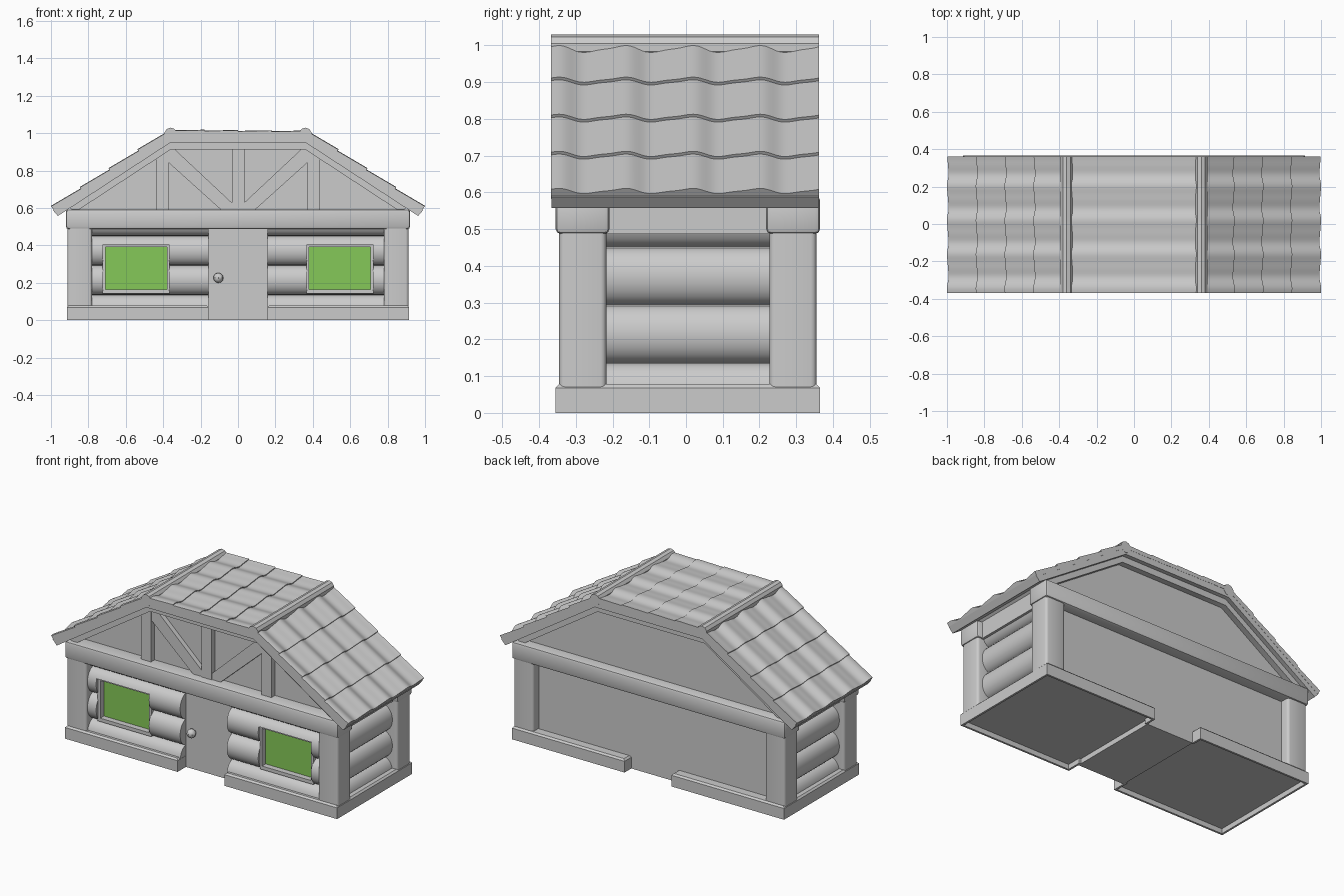
import bpy, bmesh, math
from mathutils import Vector

if "Cube" in bpy.data.objects:
    bpy.data.objects.remove(bpy.data.objects["Cube"])


def material(name, rgb):
    m = bpy.data.materials.new(name)
    m.diffuse_color = (*rgb, 1)
    m.use_nodes = True
    m.node_tree.nodes["Principled BSDF"].inputs["Base Color"].default_value = m.diffuse_color
    return m


GREY = material("grey", (0.6, 0.6, 0.6))
GREEN = material("window_green", (0.235, 0.584, 0.098))


def finish(name, bm, mat=GREY, angle=35):
    bmesh.ops.recalc_face_normals(bm, faces=bm.faces[:])
    me = bpy.data.meshes.new(name)
    bm.to_mesh(me)
    bm.free()
    ob = bpy.data.objects.new(name, me)
    bpy.context.collection.objects.link(ob)
    me.materials.append(mat)
    bpy.ops.object.select_all(action='DESELECT')
    ob.select_set(True)
    bpy.context.view_layer.objects.active = ob
    bpy.ops.object.shade_smooth_by_angle(angle=math.radians(angle))
    return ob


def loft(bm, rings):
    """Closed solid through rings of equal point count."""
    vr = [[bm.verts.new(p) for p in r] for r in rings]
    n = len(vr[0])
    for a, b in zip(vr, vr[1:]):
        for i in range(n):
            bm.faces.new((a[i], a[(i + 1) % n], b[(i + 1) % n], b[i]))
    bm.faces.new(vr[0])
    bm.faces.new(vr[-1])


def prism(name, pts, a0, a1, axis='y', mat=GREY):
    """Profile (u, z) extruded along y (u = x) or along x (u = y)."""
    bm = bmesh.new()
    loft(bm, [[(u, a, z) if axis == 'y' else (a, u, z) for u, z in pts]
              for a in (a0, a1)])
    return finish(name, bm, mat)


def box(name, x, y, z, mat=GREY, bevel=0, segs=2, edges="all"):
    bm = bmesh.new()
    loft(bm, [[(x[0], y[0], k), (x[1], y[0], k), (x[1], y[1], k), (x[0], y[1], k)]
              for k in z])
    if bevel:
        pick = {"all": lambda e: True,
                "upright": lambda e: e.verts[0].co.z != e.verts[1].co.z,
                "top": lambda e: min(v.co.z for v in e.verts) > (z[0] + z[1]) / 2}
        bmesh.ops.bevel(bm, geom=[e for e in bm.edges if pick[edges](e)],
                        offset=bevel, segments=segs, profile=0.5, affect='EDGES')
    return finish(name, bm, mat)


def mx(s, a, b, shift=0):
    return tuple(sorted((s * a + shift, s * b + shift)))


def log_profile(z0, z1, base, depth):
    """Scalloped outline of stacked round logs between two heights."""
    zs = {z0, z1}
    seams = [-0.022 + 0.1575 * k for k in range(5)]
    for lo, hi in zip(seams, seams[1:]):
        for i in range(13):
            z = (lo + hi) / 2 - (hi - lo) / 2 * math.cos(math.pi * i / 12)
            if z0 < z < z1:
                zs.add(round(z, 5))
    pts = []
    for z in sorted(zs):
        t = ((z + 0.022) % 0.1575) / 0.1575 * 2 - 1
        pts.append((base + depth * math.sqrt(max(0, 1 - t * t)), z))
    inner = base - math.copysign(0.003, depth)
    return pts + [(inner, z1), (inner, z0)]


# main walls with gable, floor slightly raised
prism("house_walls", [(-.83, .03), (-.158, .03), (-.158, 0), (.158, 0), (.158, .03),
                      (.83, .03), (.83, .57), (.86, .6), (.37, .935),
                      (-.37, .935), (-.86, .6), (-.83, .57)], -.27, .30)

# foundation: ledge with a thin skirt below, open at the door in front and back
for s in (-1, 1):
    box("foundation_side", mx(s, .82, .915), (-.355, .365), (.03, .078),
        bevel=.01, segs=1, edges="top")
    box("side_skirt", mx(s, .903, .915), (-.355, .365), (0, .03))
    for f in (-1, 1):
        inner = .26 if f < 0 else .29
        box("foundation_strip", mx(s, .158, .915), mx(f, inner, .36, .005),
            (.03, .078), bevel=.01, segs=1, edges="top")
        box("strip_skirt", mx(s, .158, .903), mx(f, .348, .36, .005), (0, .03))
        box("skirt_end", mx(s, .158, .17), mx(f, inner, .348, .005), (0, .03))

# corner posts and tie beams
for f in (-1, 1):
    for s in (-1, 1):
        box("corner_post", mx(s, .78, .912), mx(f, .222, .35, .005), (.07, .495),
            bevel=.015, segs=3, edges="upright")
    box("tie_beam", (-.92, .92), mx(f, .213, .36, .005), (.487, .592), bevel=.014)
for s in (-1, 1):
    box("side_beam", mx(s, .82, .885), (-.23, .23), (.487, .60))

# log walls: sides, and front around the windows
for s in (-1, 1):
    prism("side_logs", log_profile(.07, .49, s * .82, s * .06), -.23, .23)
    for a, b, z0, z1 in ((.157, .368, .07, .49), (.722, .79, .07, .49),
                         (.368, .722, .405, .49), (.368, .722, .07, .142)):
        prism("front_logs", log_profile(z0, z1, -.27, -.062),
              *mx(s, a, b), axis='x')
    # window pane and frame
    box("window_pane", mx(s, .375, .715), (-.277, -.268), (.15, .4), GREEN)
    for a, b, z0, z1 in ((.365, .38, .142, .405), (.708, .725, .142, .405),
                         (.365, .725, .142, .163), (.365, .725, .392, .405)):
        box("window_frame", mx(s, a, b), (-.312, -.268), (z0, z1))

# door and knob
box("door", (-.158, .158), (-.275, -.268), (0, .49))
bm = bmesh.new()
bmesh.ops.create_uvsphere(bm, u_segments=8, v_segments=6, radius=.027)
bmesh.ops.translate(bm, verts=bm.verts[:], vec=(-.105, -.298, .226))
finish("door_knob", bm)

# gable timbers on the front
box("gable_post_middle", (-.032, .035), (-.305, -.268), (.58, .925))
for s in (-1, 1):
    box("gable_post", mx(s, .372, .438), (-.305, -.268), (.58, .915))
    prism("gable_brace", [(s * .38, .92), (s * .345, .92), (s * .03, .625),
                          (s * .03, .58), (s * .08, .58), (s * .38, .85)], -.30, -.268)


# roof boards with a smaller trim layer underneath
def roof_layer(name, top, low, y0, y1):
    pts = top + [(-x, z) for x, z in top[::-1]] + [(-x, z) for x, z in low] + low[::-1]
    prism(name, pts, y0, y1)


roof_layer("roof_boards", [(-.99, .588), (-.372, .99)],
           [(-.963, .557), (-.36, .95)], -.366, .361)
roof_layer("roof_trim", [(-.90, .60), (-.36, .952)],
           [(-.87, .578), (-.36, .912)], -.33, .335)

# wavy roof tiles in overlapping rows
N, HALF = 64, .365


def tile_rows(name, p0, p1, rows, lift, amp):
    p0, p1 = Vector((p0[0], 0, p0[1])), Vector((p1[0], 0, p1[1]))
    d = (p1 - p0) / rows
    n = Vector((-d.z, 0, d.x)).normalized()
    if n.z < 0:
        n = -n
    bm = bmesh.new()
    for r in range(rows):
        a, b = p0 + d * r, p0 + d * (r + 1)
        rings = []
        for i in range(N + 1):
            y = -HALF - .003 + 2 * HALF * i / N
            t = 2 * math.pi * (y + .038) / .1825
            w = amp * (math.sin(t) - .3 * math.sin(2 * t))
            off = Vector((0, y, 0))
            rings.append([a + off + n * (lift + w), b + off + n * (.005 + w),
                          b + off - n * .012, a + off - n * .012])
        loft(bm, rings)
    finish(name, bm)


for s in (-1, 1):
    tile_rows("slope_tiles", (s * .988, .592), (s * .372, .996), 4, .014, .0075)
    # round ridge cap along each roof break
    cap = [(s * .36 + .034 * math.cos(math.radians(36 * k + 18)),
            .994 + .035 * math.sin(math.radians(36 * k + 18))) for k in range(10)]
    prism("ridge_cap", cap, -.368, .362)
tile_rows("top_tiles", (.36, .997), (-.36, 1.003), 4, .01, .006)
